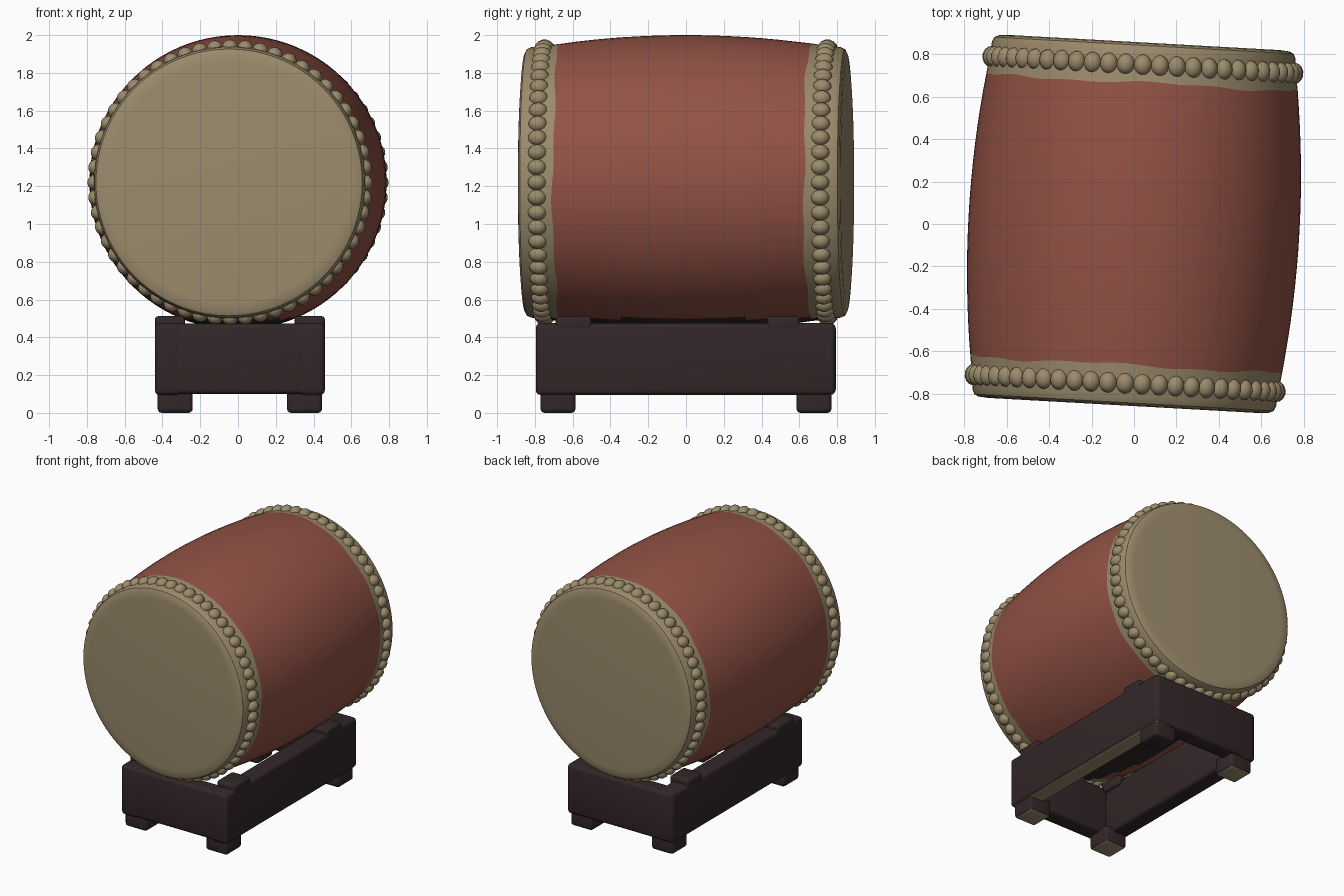
import bpy, bmesh, math
from mathutils import Matrix, Vector

if "Cube" in bpy.data.objects:
    bpy.data.objects.remove(bpy.data.objects["Cube"])


def material(name, rgb):
    m = bpy.data.materials.new(name)
    m.use_nodes = True
    m.diffuse_color = (*rgb, 1)
    bsdf = m.node_tree.nodes["Principled BSDF"]
    bsdf.inputs["Base Color"].default_value = (*rgb, 1)
    bsdf.inputs["Roughness"].default_value = 0.8
    return m


RED = material("red lacquer", (0.29, 0.085, 0.06))
HIDE = material("tan hide", (0.33, 0.26, 0.15))
WOOD = material("dark wood", (0.033, 0.02, 0.021))

# The drum lies along y, turned slightly on its stand
DRUM = Matrix.Translation((0, 0, 1.22)) @ Matrix.Rotation(math.radians(-3.2), 4, "Z")


def finish(name, bm, mats, matrix=Matrix(), angle=40):
    bmesh.ops.recalc_face_normals(bm, faces=bm.faces)
    mesh = bpy.data.meshes.new(name)
    bm.to_mesh(mesh)
    bm.free()
    for m in mats:
        mesh.materials.append(m)
    ob = bpy.data.objects.new(name, mesh)
    bpy.context.collection.objects.link(ob)
    ob.matrix_world = matrix
    bpy.ops.object.select_all(action="DESELECT")
    ob.select_set(True)
    bpy.context.view_layer.objects.active = ob
    bpy.ops.object.shade_smooth_by_angle(angle=math.radians(angle))
    return ob


def lathe(bm, profile, segments, wave=None):
    """Turn (radius, y) points around the y axis, with flat end caps."""
    rings = []
    for r, y in profile:
        ring = []
        for i in range(segments):
            a = math.tau * i / segments
            dy = wave(y, a) if wave else 0
            ring.append(bm.verts.new((r * math.cos(a), y + dy, r * math.sin(a))))
        rings.append(ring)
    for lower, upper in zip(rings, rings[1:]):
        for i in range(segments):
            j = (i + 1) % segments
            bm.faces.new((lower[i], lower[j], upper[j], upper[i]))
    bm.faces.new(rings[0])
    bm.faces.new(rings[-1])


# Drum barrel with the hide folded over both ends
BAND = 0.665


def body_radius(y):
    return 0.78 - 0.05 * (abs(y) / 0.7) ** 2


def band_edge(y, a):
    if abs(abs(y) - BAND) > 0.001:
        return 0
    return 0.006 * math.sin(5 * a + y) + 0.004 * math.sin(13 * a)


lip = [(0.72, 0.78), (0.716, 0.82), (0.706, 0.842), (0.685, 0.852), (0.64, 0.856)]
walls = [BAND * k / 8 for k in range(-8, 9)]
profile = [(r, -y) for r, y in reversed(lip)] + [(body_radius(0.71), -0.71)]
profile += [(body_radius(y), y) for y in walls]
profile += [(body_radius(0.71), 0.71)] + lip

bm = bmesh.new()
lathe(bm, profile, 96, band_edge)
for f in bm.faces:
    c = f.calc_center_median()
    if abs(c.y) < 0.78 and (DRUM @ c).z < 0.5:
        f.material_index = 2          # stained underside
    elif abs(c.y) > BAND:
        f.material_index = 1
finish("drum_body", bm, [RED, HIDE, WOOD], DRUM)

# Rows of round tacks holding the hide
TACKS = 56
for name, side in (("front_tacks", -1), ("back_tacks", 1)):
    bm = bmesh.new()
    for i in range(TACKS):
        place = (Matrix.Rotation(math.tau * i / TACKS, 4, "Y")
                 @ Matrix.Translation((0.715, side * 0.75, 0))
                 @ Matrix.Diagonal((0.042, 0.05, 0.042, 1)))
        bmesh.ops.create_uvsphere(bm, u_segments=14, v_segments=10, radius=1, matrix=place)
    finish(name, bm, [HIDE], DRUM, 80)


def block(name, low, high, bevel=0.02, tan_below=False):
    """Rounded box between two corners, optionally with a tan underside."""
    low, high = Vector(low), Vector(high)
    bm = bmesh.new()
    bmesh.ops.create_cube(bm, size=1, matrix=Matrix.Translation((low + high) / 2)
                          @ Matrix.Diagonal((*(high - low), 1)))
    bmesh.ops.bevel(bm, geom=bm.edges[:], offset=bevel, segments=3,
                    profile=0.5, affect="EDGES")
    bm.normal_update()
    for f in bm.faces:
        if tan_below and f.normal.z < -0.9:
            f.material_index = 1
    return finish(name, bm, [WOOD, HIDE])


# Stand: an open frame of two long rails and two end boards
MID = 0.01
for side, label in ((-1, "right"), (1, "left")):
    a, b = sorted((MID + side * 0.45, MID + side * 0.31))
    block(label + "_rail", (a, -0.795, 0.095), (b, 0.79, 0.475), 0.025, side > 0)
for end, label in ((-1, "front"), (1, "back")):
    a, b = sorted((end * 0.793, end * 0.66))
    block(label + "_end_board", (MID - 0.44, a, 0.1), (MID + 0.44, b, 0.472), 0.025)

# Feet and drum rests near each corner
for side, s in ((-1, "right"), (1, "left")):
    for end, e in ((-1, "front"), (1, "back")):
        xa, xb = sorted((MID + side * 0.435, MID + side * 0.25))
        ya, yb = sorted((end * 0.77, end * 0.585))
        block(f"{e}_{s}_foot", (xa, ya, 0), (xb, yb, 0.13), 0.022,
              not (side > 0 and end > 0))
        xa, xb = sorted((MID + side * 0.45, MID + side * 0.29))
        ya, yb = sorted((end * 0.69, end * 0.5) if end < 0 else (0.43, 0.6))
        block(f"{e}_{s}_rest", (xa, ya, 0.43), (xb, yb, 0.512), 0.018)
